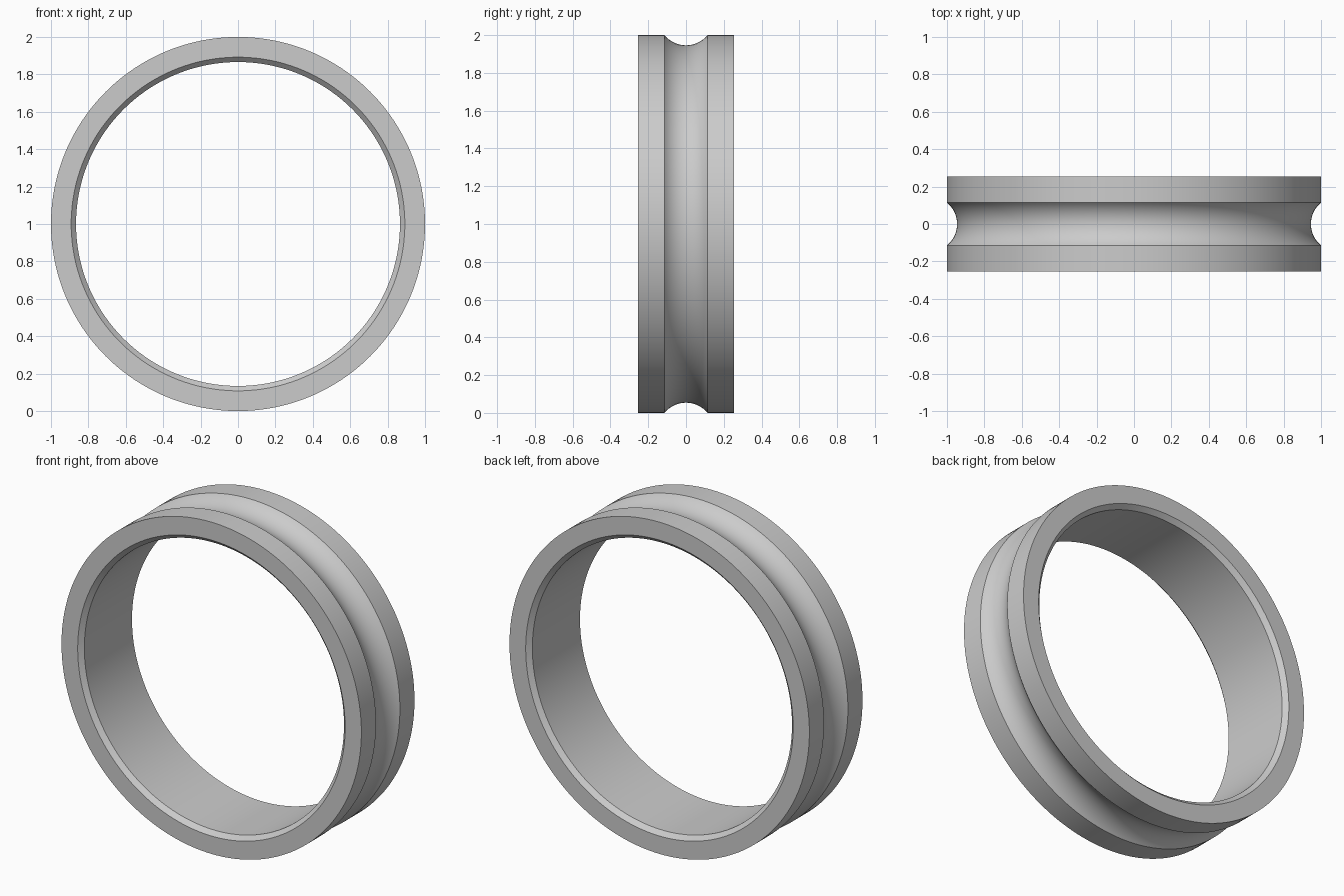
import bpy
import bmesh
from math import asin, cos, sin, pi, radians
from mathutils import Vector

if "Cube" in bpy.data.objects:
    bpy.data.objects.remove(bpy.data.objects["Cube"])

# Main sizes
OUTER, BORE, HALF_WIDTH, CHAMFER = 1.0, 0.866, 0.253, 0.026
GROOVE_HALF, GROOVE_DEPTH = 0.114, 0.054
SEGMENTS, GROOVE_STEPS = 192, 20

# Grey metal
grey = bpy.data.materials.new("light_grey")
grey.use_nodes = True
colour = (0.6, 0.6, 0.6, 1)
grey.diffuse_color = colour
grey.node_tree.nodes["Principled BSDF"].inputs["Base Color"].default_value = colour

# Cross-section as (radius, y): round groove outside, chamfered bore inside
arc_radius = (GROOVE_HALF**2 + GROOVE_DEPTH**2) / (2 * GROOVE_DEPTH)
arc_centre = OUTER - GROOVE_DEPTH + arc_radius
sweep = asin(GROOVE_HALF / arc_radius)
angles = [sweep * (2 * i / GROOVE_STEPS - 1) for i in range(GROOVE_STEPS + 1)]
groove = [(arc_centre - arc_radius * cos(a), arc_radius * sin(a)) for a in angles]
profile = [(OUTER, -HALF_WIDTH), *groove, (OUTER, HALF_WIDTH),
           (BORE + CHAMFER, HALF_WIDTH), (BORE, HALF_WIDTH - CHAMFER),
           (BORE, CHAMFER - HALF_WIDTH), (BORE + CHAMFER, -HALF_WIDTH)]

# Revolve the cross-section around the y axis
bm = bmesh.new()
verts = [bm.verts.new((r, y, 0)) for r, y in profile]
edges = [bm.edges.new((v, verts[i - 1])) for i, v in enumerate(verts)]
bmesh.ops.spin(bm, geom=verts + edges, cent=Vector(), axis=Vector((0, 1, 0)),
               angle=2 * pi, steps=SEGMENTS, use_merge=True)
bmesh.ops.remove_doubles(bm, verts=bm.verts, dist=0.0001)
bmesh.ops.recalc_face_normals(bm, faces=bm.faces)
mesh = bpy.data.meshes.new("grooved_ring")
bm.to_mesh(mesh)
bm.free()
mesh.materials.append(grey)

ring = bpy.data.objects.new("grooved_ring", mesh)
ring.location.z = OUTER
bpy.context.collection.objects.link(ring)

# Smooth curves, crisp rims
bpy.ops.object.select_all(action="DESELECT")
ring.select_set(True)
bpy.context.view_layer.objects.active = ring
bpy.ops.object.shade_smooth_by_angle(angle=radians(30))
